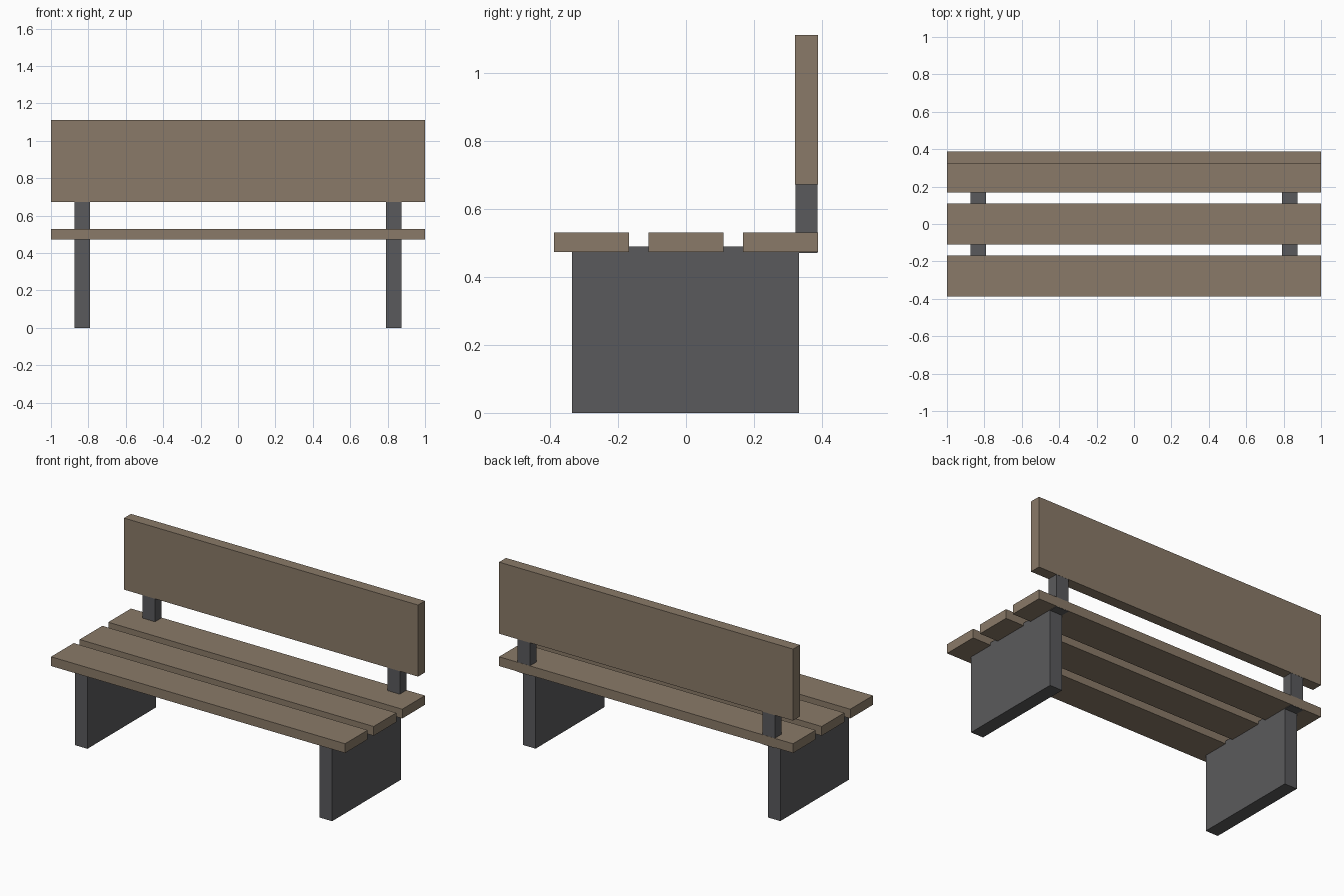
import bpy

if "Cube" in bpy.data.objects:
    bpy.data.objects.remove(bpy.data.objects["Cube"], do_unlink=True)


def make_material(name, rgb):
    mat = bpy.data.materials.new(name)
    mat.use_nodes = True
    colour = (*rgb, 1.0)
    mat.diffuse_color = colour
    mat.node_tree.nodes["Principled BSDF"].inputs["Base Color"].default_value = colour
    return mat


def box(name, x, y, z, mat):
    """Box spanning the given (low, high) range on each axis."""
    spans = (x, y, z)
    bpy.ops.mesh.primitive_cube_add(size=1, location=[(a + b) / 2 for a, b in spans])
    obj = bpy.context.object
    obj.name = name
    obj.scale = [b - a for a, b in spans]
    bpy.ops.object.transform_apply(location=False, rotation=False, scale=True)
    obj.data.materials.append(mat)
    return obj


wood = make_material("weathered wood", (0.254, 0.195, 0.138))
grey = make_material("dark grey", (0.102, 0.102, 0.107))

FULL = (-1.0, 1.0)

# Three seat planks
for name, centre in (("front", -0.278), ("middle", 0.0), ("rear", 0.278)):
    box(f"{name}_seat_plank", FULL, (centre - 0.11, centre + 0.11), (0.473, 0.53), wood)

# Backrest board
box("backrest", FULL, (0.321, 0.388), (0.672, 1.112), wood)

# Slab legs and backrest posts on each side
for side, x in (("left", (0.79, 0.875)), ("right", (-0.875, -0.79))):
    box(f"{side}_leg", x, (-0.335, 0.333), (0.0, 0.49), grey)
    box(f"{side}_back_post", x, (0.322, 0.387), (0.47, 0.95), grey)
